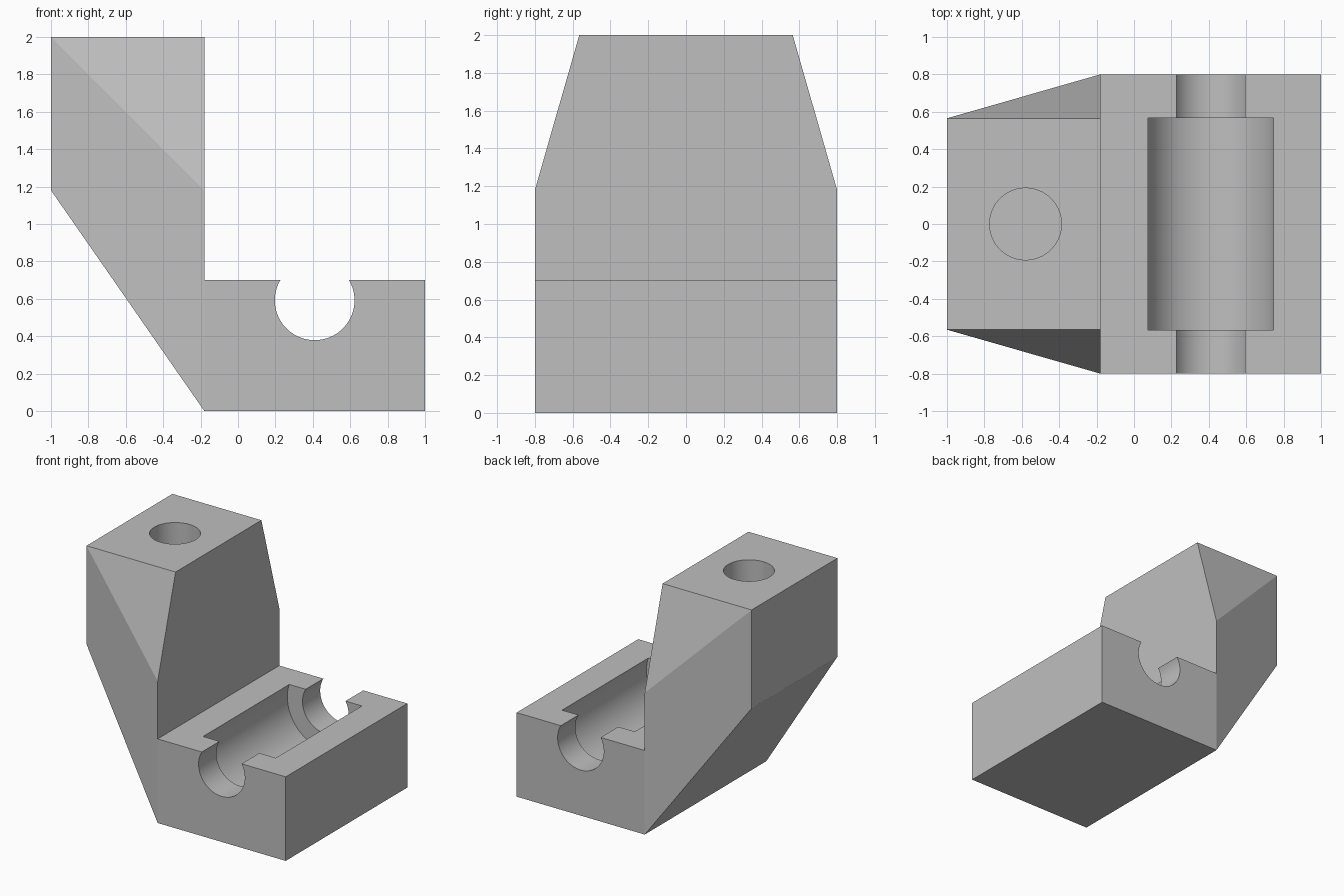
import bpy, bmesh, math
from mathutils import Matrix

if "Cube" in bpy.data.objects:
    bpy.data.objects.remove(bpy.data.objects["Cube"], do_unlink=True)

# Single grey finish
grey = bpy.data.materials.new("plain_grey")
grey.use_nodes = True
grey.diffuse_color = (0.52, 0.52, 0.52, 1)
grey.node_tree.nodes["Principled BSDF"].inputs["Base Color"].default_value = grey.diffuse_color


def add_object(name, bm):
    bmesh.ops.recalc_face_normals(bm, faces=bm.faces)
    mesh = bpy.data.meshes.new(name)
    bm.to_mesh(mesh)
    bm.free()
    mesh.materials.append(grey)
    obj = bpy.data.objects.new(name, mesh)
    bpy.context.collection.objects.link(obj)
    return obj


def cylinder(name, radius, length, centre, along_y):
    bm = bmesh.new()
    turn = Matrix.Rotation(math.pi / 2 if along_y else 0, 4, 'X')
    bmesh.ops.create_cone(bm, cap_ends=True, segments=96, radius1=radius, radius2=radius,
                          depth=length, matrix=Matrix.Translation(centre) @ turn)
    obj = add_object(name, bm)
    obj.hide_render = True
    obj.hide_set(True)
    return obj


# Main dimensions
step_x, wide, narrow, block_top, arm_low = -0.18, 0.8, 0.565, 0.7, 1.18

# Stepped outline extruded in y: block and upright arm in one body
outline = [(1, 0), (1, block_top), (step_x, block_top), (step_x, arm_low), (step_x, 2),
           (-1, 2), (-1, arm_low), (step_x, 0)]


def half_width(x, z):
    return narrow if x == -1 or z == 2 else wide


bm = bmesh.new()
front = [bm.verts.new((x, -half_width(x, z), z)) for x, z in outline]
back = [bm.verts.new((x, half_width(x, z), z)) for x, z in outline]
count = len(outline)
for i in range(count):
    j = (i + 1) % count
    bm.faces.new((front[i], front[j], back[j], back[i]))
# Each side: block wall, arm wall and the tapered corner facet
for side in (front, back):
    bm.faces.new([side[i] for i in (0, 1, 2, 7)])
    bm.faces.new([side[i] for i in (2, 3, 5, 6, 7)])
    bm.faces.new([side[i] for i in (3, 4, 5)])
body = add_object("bracket_body", bm)

# Shaft groove, bearing pocket and blind bolt hole
axis = (0.41, 0, 0.592)
cutters = [
    cylinder("shaft_groove_cutter", 0.213, 2, axis, True),
    cylinder("bearing_pocket_cutter", 0.352, 1.134, axis, True),
    cylinder("bolt_hole_cutter", 0.192, 1.6, (-0.58, 0, 2), False),
]
bpy.context.view_layer.objects.active = body
body.select_set(True)
for cutter in cutters:
    cut = body.modifiers.new(cutter.name, 'BOOLEAN')
    cut.operation = 'DIFFERENCE'
    cut.solver = 'EXACT'
    cut.object = cutter
    bpy.ops.object.modifier_apply(modifier=cut.name)
    bpy.data.objects.remove(cutter, do_unlink=True)

bpy.ops.object.shade_smooth_by_angle(angle=math.radians(10))
